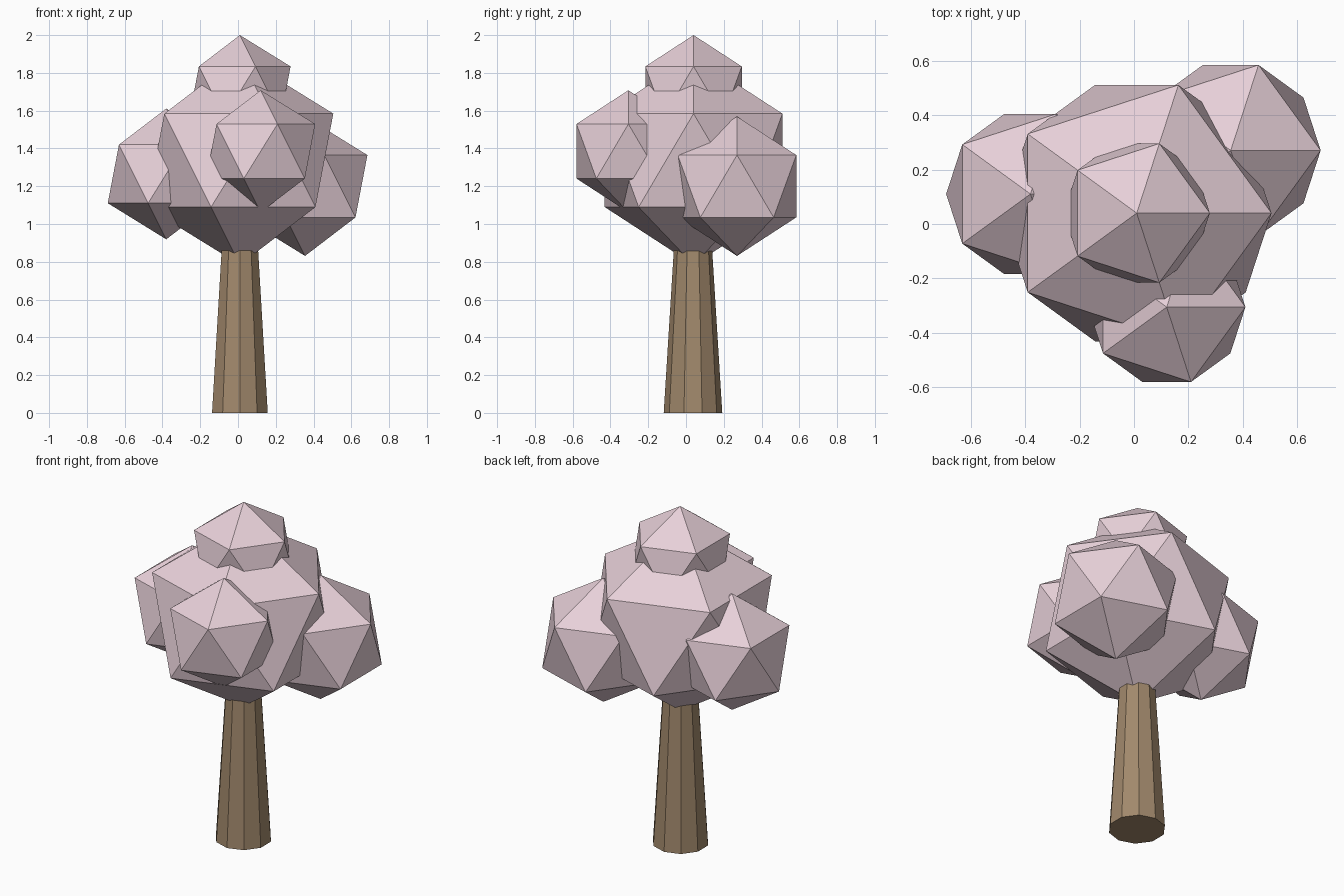
import bpy

if "Cube" in bpy.data.objects:
    bpy.data.objects.remove(bpy.data.objects["Cube"])

def material(name, rgb):
    m = bpy.data.materials.new(name)
    m.diffuse_color = (*rgb, 1)
    m.use_nodes = True
    m.node_tree.nodes["Principled BSDF"].inputs["Base Color"].default_value = m.diffuse_color
    return m

bark = material("bark", (0.36, 0.25, 0.15))
blossom = material("blossom", (0.80, 0.63, 0.69))

# Trunk: tapered ten-sided column, its top hidden in the crown
bpy.ops.mesh.primitive_cone_add(vertices=10, radius1=0.155, radius2=0.093,
                                depth=1.0, location=(0.01, 0.037, 0.5))
trunk = bpy.context.object
trunk.name = "trunk"
trunk.data.materials.append(bark)

# Crown: overlapping icosahedra (name, radius, centre)
clumps = [
    ("crown_main", 0.553, (0.010, 0.040, 1.337)),
    ("crown_top", 0.300, (0.010, 0.040, 1.700)),
    ("crown_left", 0.346, (-0.380, 0.110, 1.265)),
    ("crown_back_right", 0.369, (0.355, 0.270, 1.200)),
    ("crown_front", 0.323, (0.120, -0.305, 1.385)),
]
for name, radius, centre in clumps:
    bpy.ops.mesh.primitive_ico_sphere_add(subdivisions=1, radius=radius, location=centre)
    clump = bpy.context.object
    clump.name = name
    clump.data.materials.append(blossom)
